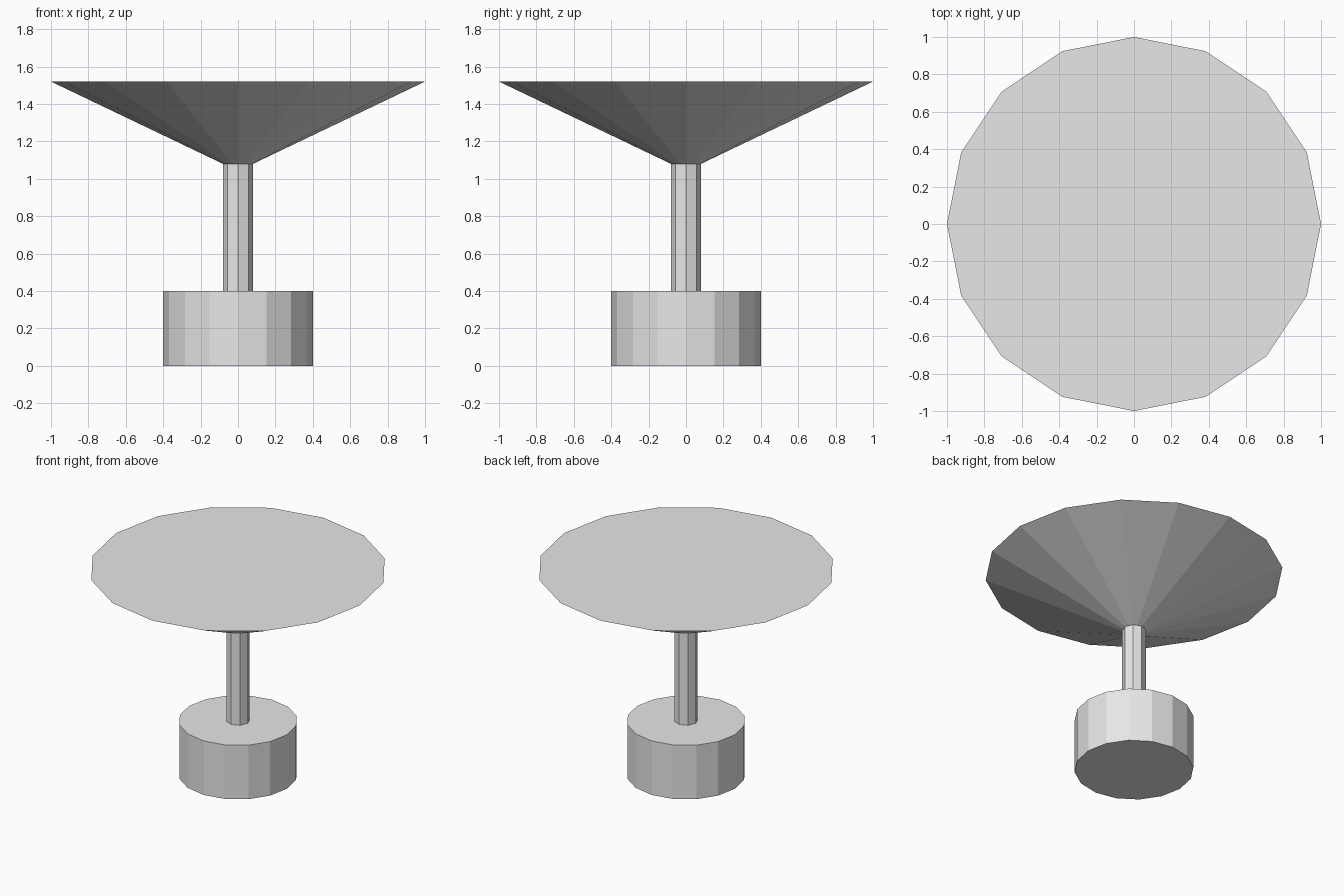
import bpy

cube = bpy.data.objects.get("Cube")
if cube:
    bpy.data.objects.remove(cube, do_unlink=True)

# One plain grey for the whole model
grey = bpy.data.materials.new("light_grey")
grey.use_nodes = True
colour = (0.8, 0.8, 0.8, 1)
grey.diffuse_color = colour
grey.node_tree.nodes["Principled BSDF"].inputs["Base Color"].default_value = colour


def turned_part(name, sides, bottom, top, bottom_radius, top_radius):
    """Flat-shaded round part standing between two heights."""
    bpy.ops.mesh.primitive_cone_add(
        vertices=sides, radius1=bottom_radius, radius2=top_radius,
        depth=top - bottom, location=(0, 0, (bottom + top) / 2))
    part = bpy.context.object
    part.name = name
    part.data.materials.append(grey)
    return part


# Heavy drum base, slim post and flared, flat-topped seat
turned_part("base", 16, 0, 0.4, 0.4, 0.4)
turned_part("stem", 8, 0.4, 1.1, 0.08, 0.08)
turned_part("flared_top", 16, 1.08, 1.52, 0.08, 1.0)
